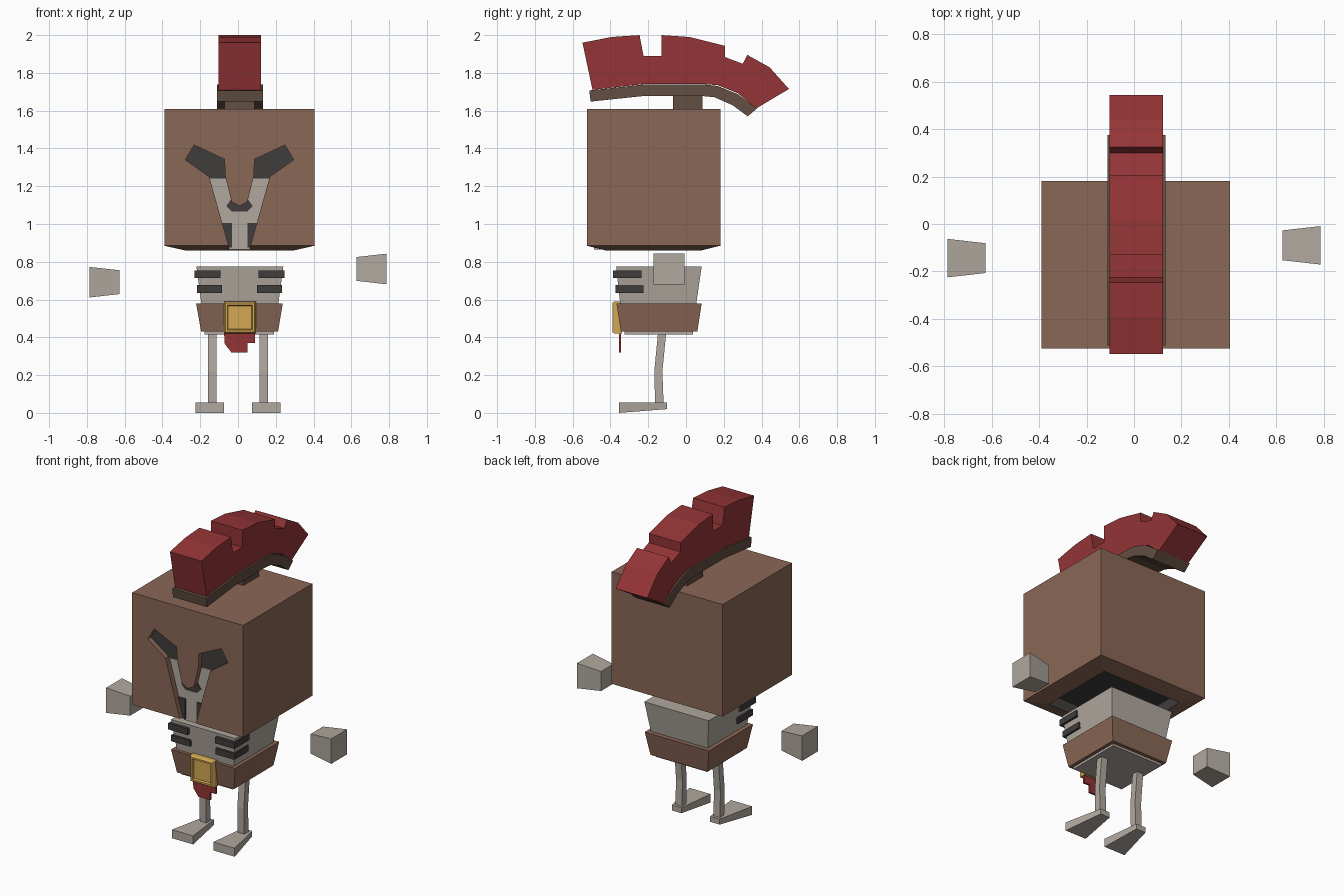
import bpy, bmesh
from mathutils import Vector

if "Cube" in bpy.data.objects:
    bpy.data.objects.remove(bpy.data.objects["Cube"])


def material(name, r, g, b):
    """Flat colour given as 0-255 display values, stored as linear."""
    lin = [((c / 255 + 0.055) / 1.055) ** 2.4 for c in (r, g, b)]
    m = bpy.data.materials.new(name)
    m.diffuse_color = (*lin, 1)
    m.use_nodes = True
    m.node_tree.nodes["Principled BSDF"].inputs["Base Color"].default_value = m.diffuse_color
    return m


BROWN = material("helmet brown", 138, 103, 86)
LEATHER = material("dark leather", 98, 78, 66)
STONE = material("bone grey", 176, 168, 159)
DARK = material("charcoal", 64, 61, 60)
RED = material("crest red", 148, 52, 54)
GOLD = material("buckle gold", 211, 168, 82)
CX = 0.008  # the body sits slightly right of centre


def finish(name, bm, *mats):
    bmesh.ops.recalc_face_normals(bm, faces=bm.faces)
    me = bpy.data.meshes.new(name)
    bm.to_mesh(me)
    bm.free()
    for m in mats:
        me.materials.append(m)
    ob = bpy.data.objects.new(name, me)
    bpy.context.collection.objects.link(ob)
    return ob


def loft(name, rings, mat):
    """Solid through a list of closed rings with equal point counts."""
    bm = bmesh.new()
    loops = [[bm.verts.new(p) for p in ring] for ring in rings]
    n = len(loops[0])
    for a, b in zip(loops, loops[1:]):
        for i in range(n):
            bm.faces.new((a[i], a[(i + 1) % n], b[(i + 1) % n], b[i]))
    bm.faces.new(loops[0])
    bm.faces.new(loops[-1])
    return finish(name, bm, mat)


def rect_z(x0, x1, y0, y1, z):
    return [(x0, y0, z), (x1, y0, z), (x1, y1, z), (x0, y1, z)]


def rect_x(x, y0, y1, z0, z1):
    return [(x, y0, z0), (x, y1, z0), (x, y1, z1), (x, y0, z1)]


def box(name, x0, x1, y0, y1, z0, z1, mat):
    return loft(name, [rect_z(x0, x1, y0, y1, z0), rect_z(x0, x1, y0, y1, z1)], mat)


def prism_y(name, pts, y0, y1, mat):
    """Front outline (x, z) extruded in depth."""
    return loft(name, [[(x, y, z) for x, z in pts] for y in (y0, y1)], mat)


def prism_x(name, pts, x0, x1, mat):
    """Side outline (y, z) extruded in width."""
    return loft(name, [[(x, y, z) for y, z in pts] for x in (x0, x1)], mat)


# Helmet: hollow block with a sloped lower rim
bm = bmesh.new()
lo = [bm.verts.new(p) for p in rect_z(-0.39, 0.405, -0.525, 0.182, 0.885)]
hi = [bm.verts.new(p) for p in rect_z(-0.39, 0.405, -0.525, 0.182, 1.61)]
rim = [bm.verts.new(p) for p in rect_z(-0.28, 0.295, -0.425, 0.08, 0.86)]
top = [bm.verts.new(p) for p in rect_z(-0.28, 0.295, -0.425, 0.08, 1.5)]
for a, b in ((lo, hi), (lo, rim), (rim, top)):
    for i in range(4):
        j = (i + 1) % 4
        f = bm.faces.new((a[i], a[j], b[j], b[i]))
        f.material_index = 1 if a is rim else 0
bm.faces.new(hi)
bm.faces.new(top).material_index = 1
helmet = finish("helmet", bm, BROWN, DARK)

# Face opening: eye slots, nose guard and cheek gap
half = [(0.055, 0.80), (0.055, 0.875), (0.16, 1.25), (0.287, 1.34),
        (0.24, 1.418), (0.08, 1.343), (0.075, 1.25), (0.056, 1.174), (0.042, 1.118)]
outline = ([(CX + x, z) for x, z in half] + [(CX, 1.095)]
           + [(CX - x, z) for x, z in reversed(half)])
cutter = prism_y("face_opening_cutter", outline, -0.6, -0.40, BROWN)
cutter.hide_render = True
cutter.hide_viewport = True
cut = helmet.modifiers.new("face opening", 'BOOLEAN')
cut.operation = 'DIFFERENCE'
cut.solver = 'EXACT'
cut.object = cutter

# Skull inside the helmet, dark underneath
FACE = -0.487
skull = box("skull", CX - 0.3, CX + 0.3, FACE, 0.0, 0.93, 1.45, STONE)
skull.data.materials.append(DARK)
for p in skull.data.polygons:
    p.material_index = 1 if p.normal.z < -0.9 else 0
box("jaw", CX - 0.055, CX + 0.055, FACE, -0.43, 0.865, 0.95, STONE)

# Painted eyes, mouth gaps and nose on the skull
for s, side in ((-1, "left"), (1, "right")):
    eye = [(0.07, 1.24), (0.16, 1.24), (0.3, 1.33), (0.25, 1.43), (0.07, 1.36)]
    prism_y(side + "_eye", [(CX + s * x, z) for x, z in eye], FACE - 0.006, FACE, DARK)
    gap = [(0.041, 0.875), (0.055, 0.875), (0.1, 1.005), (0.041, 1.005)]
    prism_y(side + "_mouth_gap", [(CX + s * x, z) for x, z in gap],
            FACE - 0.006, FACE, DARK)
nose = [(-0.07, 1.095), (-0.04, 1.065), (0.04, 1.065), (0.07, 1.095),
        (0.045, 1.13), (0, 1.11), (-0.045, 1.13)]
prism_y("nose", [(CX + x, z) for x, z in nose], FACE - 0.006, FACE, DARK)

# Crest: notched plume on a curved holder and a post
plume = [(-0.548, 1.96), (-0.394, 1.99), (-0.246, 2.0), (-0.225, 1.89), (-0.13, 1.89),
         (-0.13, 2.0), (0.018, 1.99), (0.206, 1.943), (0.206, 1.884), (0.3, 1.848),
         (0.325, 1.895), (0.442, 1.83), (0.545, 1.715), (0.373, 1.612), (0.273, 1.693),
         (0.167, 1.735), (0.1, 1.74), (-0.23, 1.74), (-0.495, 1.71)]
prism_x("crest_plume", plume, CX - 0.112, CX + 0.114, RED)
holder = [(-0.512, 1.707), (-0.23, 1.738), (0.1, 1.738), (0.167, 1.731), (0.273, 1.688),
          (0.376, 1.612), (0.327, 1.57), (0.245, 1.63), (0.15, 1.671), (0.09, 1.677),
          (-0.23, 1.677), (-0.505, 1.648)]
prism_x("crest_holder", holder, CX - 0.12, CX + 0.124, LEATHER)
box("crest_post", CX - 0.08, CX + 0.08, -0.07, 0.088, 1.6, 1.69, LEATHER)

# Torso, belt and hips
loft("chest", [rect_z(-0.19, 0.21, -0.345, 0.05, 0.55),
               rect_z(-0.22, 0.24, -0.37, 0.083, 0.775)], STONE)
loft("belt", [rect_z(-0.195, 0.212, -0.345, 0.06, 0.43),
              rect_z(-0.222, 0.237, -0.368, 0.083, 0.58)], BROWN)
box("hips", -0.178, 0.19, -0.325, 0.037, 0.415, 0.45, STONE)

# Dark ribs wrapping the front corners
for s, side in ((-1, "left"), (1, "right")):
    for label, xi, xo, y0, y1, z in (("upper", 0.1, 0.238, -0.387, -0.235, 0.735),
                                     ("lower", 0.092, 0.226, -0.372, -0.225, 0.656)):
        a, b = sorted((CX + s * xi, CX + s * xo))
        box(f"{side}_{label}_rib", a, b, y0, y1, z - 0.02, z + 0.02, DARK)

# Buckle: framed plate with a recessed centre
bm = bmesh.new()
bx = 0.01
rings = [[bm.verts.new((bx + sx * r, y, 0.505 + sz * r))
          for sx, sz in ((-1, -1), (1, -1), (1, 1), (-1, 1))]
         for r, y in ((0.085, -0.34), (0.085, -0.378), (0.077, -0.39),
                      (0.066, -0.39), (0.062, -0.376))]
for a, b in zip(rings, rings[1:]):
    for i in range(4):
        bm.faces.new((a[i], a[(i + 1) % 4], b[(i + 1) % 4], b[i]))
bm.faces.new(rings[0])
bm.faces.new(rings[-1])
finish("belt_buckle", bm, GOLD)

# Torn cloth below the buckle
cloth = [(-0.075, 0.44), (0.09, 0.44), (0.09, 0.37), (0.05, 0.37), (0.05, 0.32),
         (-0.035, 0.32), (-0.07, 0.365)]
prism_y("torn_cloth", cloth, -0.356, -0.344, RED)

# Legs and wedge feet
for s, side in ((-1, "left"), (1, "right")):
    rings = []
    for y0, y1, z in ((-0.163, -0.118, 0.03), (-0.168, -0.125, 0.22), (-0.148, -0.105, 0.425)):
        rings.append(rect_z(s * 0.136 - 0.023, s * 0.136 + 0.023, y0, y1, z))
    loft(side + "_leg", rings, STONE)
    foot = []
    for y, w, z0, z1 in ((-0.355, 0.076, 0.0, 0.055), (-0.1, 0.034, 0.02, 0.055)):
        c = s * 0.149 if y < -0.2 else s * 0.137
        foot.append([(c - w, y, z0), (c + w, y, z0), (c + w, y, z1), (c - w, y, z1)])
    loft(side + "_foot", foot, STONE)

# Floating tapered hands
for s, side, y, z in ((-1, "left", -0.144, 0.692), (1, "right", -0.09, 0.762)):
    rings = [rect_x(s * x, y - r, y + r, z - r, z + r) for x, r in ((0.627, 0.063), (0.787, 0.081))]
    loft(side + "_hand", rings, STONE)
